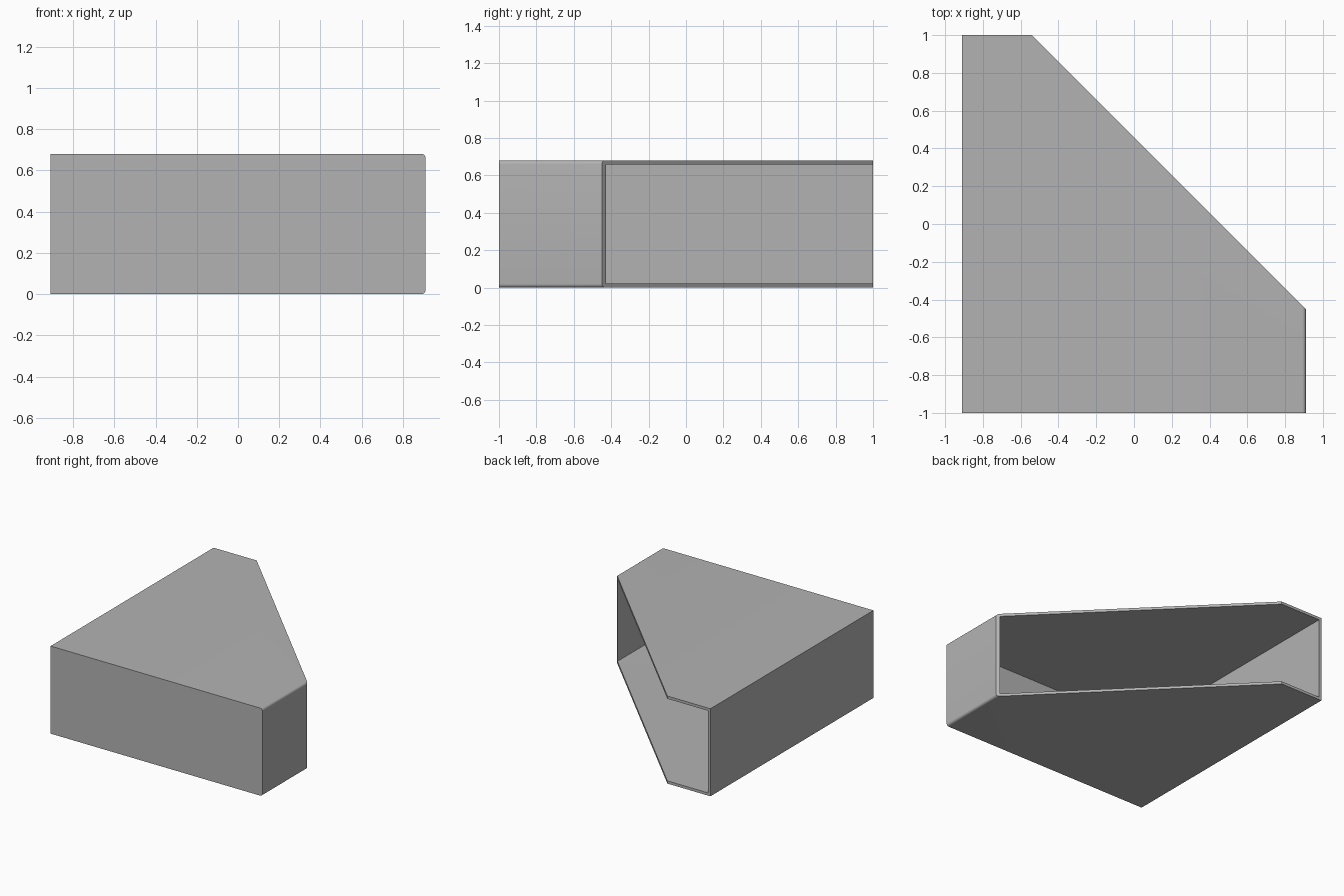
import bpy, bmesh, math

cube = bpy.data.objects.get("Cube")
if cube:
    bpy.data.objects.remove(cube, do_unlink=True)

HALF_W, FRONT, BACK, HEIGHT = 0.91, -1.0, 1.0, 0.68
WALL, ROUND = 0.021, 0.02
BEND_X = -0.54          # where the straight back edge meets the diagonal
DIAGONAL = BACK + BEND_X

grey = bpy.data.materials.new("plain_grey")
grey.use_nodes = True
colour = (0.45, 0.45, 0.45, 1)
grey.diffuse_color = colour
grey.node_tree.nodes["Principled BSDF"].inputs["Base Color"].default_value = colour


def profile(inset, radius, steps=6):
    """Cross-section in x and z, square on one side and rounded on the other."""
    x0, x1 = -HALF_W + inset, HALF_W - inset
    z0, z1 = inset, HEIGHT - inset
    points = [(x0, z0), (BEND_X, z0)]
    for start, cz in ((-90, z0 + radius), (0, z1 - radius)):
        for i in range(steps + 1):
            a = math.radians(start + 90 * i / steps)
            points.append((x1 - radius + radius * math.cos(a), cz + radius * math.sin(a)))
    return points + [(BEND_X, z1), (x0, z1)]


def shell(bm, points, front_y):
    """Front wall plus sides running back to the slanted opening."""
    front = [bm.verts.new((x, front_y, z)) for x, z in points]
    back = [bm.verts.new((x, min(BACK, DIAGONAL - x), z)) for x, z in points]
    bm.faces.new(front)
    bridge(bm, front, back)
    return back


def bridge(bm, a, b):
    for i in range(len(a)):
        j = (i + 1) % len(a)
        bm.faces.new((a[i], a[j], b[j], b[i]))


# Hollow case: outer skin, inner skin and the rim joining them
bm = bmesh.new()
outer_rim = shell(bm, profile(0, ROUND), FRONT)
inner_rim = shell(bm, profile(WALL, 0.004), FRONT + WALL)
bridge(bm, outer_rim, inner_rim)
bmesh.ops.recalc_face_normals(bm, faces=bm.faces)
mesh = bpy.data.meshes.new("open_case")
bm.to_mesh(mesh)
bm.free()
mesh.materials.append(grey)

case = bpy.data.objects.new("open_case", mesh)
bpy.context.collection.objects.link(case)
bpy.ops.object.select_all(action="DESELECT")
case.select_set(True)
bpy.context.view_layer.objects.active = case
bpy.ops.object.shade_smooth_by_angle(angle=math.radians(30))
